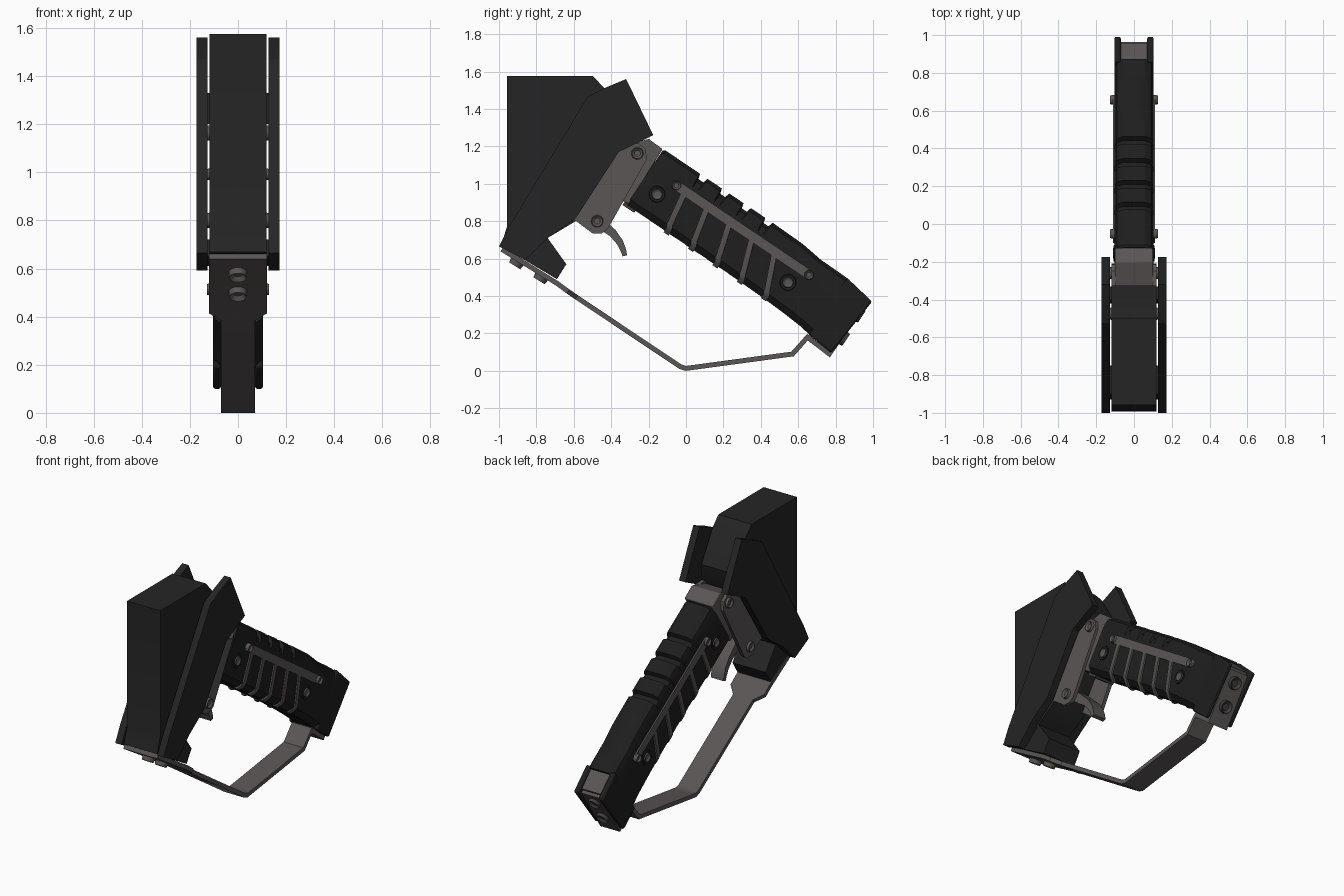
import bpy, bmesh, math
from mathutils import Vector

if "Cube" in bpy.data.objects:
    bpy.data.objects.remove(bpy.data.objects["Cube"])

def material(name, col):
    m = bpy.data.materials.new(name)
    m.diffuse_color = (*col, 1)
    m.use_nodes = True
    m.node_tree.nodes["Principled BSDF"].inputs["Base Color"].default_value = m.diffuse_color
    return m

BLACK = material("matte black", (.018, .018, .018))
RUBBER = material("grip black", (.013, .013, .013))
GREY = material("warm grey metal", (.105, .092, .092))
SCREW = material("dark screw metal", (.05, .046, .046))

# Handle frame: u runs down the grip, v is across it
CA, SA = math.cos(math.radians(34)), math.sin(math.radians(34))
def L(u, v):
    return (-.12 + u * CA + v * SA, 1.185 - u * SA + v * CA)

def finish(name, bm, mat, bevel=0):
    bmesh.ops.recalc_face_normals(bm, faces=bm.faces)
    me = bpy.data.meshes.new(name)
    bm.to_mesh(me)
    bm.free()
    me.materials.append(mat)
    ob = bpy.data.objects.new(name, me)
    bpy.context.collection.objects.link(ob)
    if bevel:
        md = ob.modifiers.new("bevel", 'BEVEL')
        md.width, md.segments, md.limit_method = bevel, 2, 'ANGLE'
    return ob

def loft(name, sections, mat, bevel=0):
    bm = bmesh.new()
    rings = [[bm.verts.new(p) for p in s] for s in sections]
    n = len(rings[0])
    for a, b in zip(rings, rings[1:]):
        for i in range(n):
            bm.faces.new((a[i], a[(i + 1) % n], b[(i + 1) % n], b[i]))
    bm.faces.new(rings[0])
    bm.faces.new(rings[-1])
    return finish(name, bm, mat, bevel)

def prism(name, pts, x0, x1, mat, bevel=0):
    return loft(name, [[(x, y, z) for y, z in pts] for x in (x0, x1)], mat, bevel)

def strip(name, path, mat):
    """Bent flat bar through (y, z, half width, half thickness), mitred at bends."""
    P = [Vector(p[:2]) for p in path]
    secs = []
    for i, (y, z, w, t) in enumerate(path):
        d0 = (P[i] - P[i - 1]).normalized() if i else (P[1] - P[0]).normalized()
        d1 = (P[i + 1] - P[i]).normalized() if i < len(P) - 1 else d0
        d = (d0 + d1).normalized()
        n = Vector((-d.y, d.x)) * t / max(.5, d.dot(d1))
        secs.append([(-w, y + n.x, z + n.y), (w, y + n.x, z + n.y),
                     (w, y - n.x, z - n.y), (-w, y - n.x, z - n.y)])
    return loft(name, secs, mat)

def screw(name, base, axis, r, h, mat=SCREW):
    """Round head with a sunken hexagonal-style socket."""
    axis = Vector(axis).normalized()
    bm = bmesh.new()
    bmesh.ops.create_cone(bm, cap_ends=True, segments=18, radius1=r, radius2=r * .88, depth=h)
    top = [f for f in bm.faces if f.normal.z > .9]
    bmesh.ops.inset_region(bm, faces=top, thickness=r * .38)
    bmesh.ops.translate(bm, verts=top[0].verts, vec=(0, 0, -h * .6))
    q = Vector((0, 0, 1)).rotation_difference(axis).to_matrix()
    bmesh.ops.rotate(bm, verts=bm.verts, matrix=q)
    bmesh.ops.translate(bm, verts=bm.verts, vec=Vector(base) + axis * h / 2)
    return finish(name, bm, mat)

# Main head housing
prism("head_housing", [(-.957, 1.575), (-.497, 1.575), (-.44, 1.515), (-.325, 1.32),
      (-.36, 1.16), (-.59, .80), (-.74, .71), (-.64, .57), (-.69, .49),
      (-.99, .668), (-.957, .77)], -.118, .118, BLACK)

# Side armour plates, with spacers holding them off the housing
plate = [(-1, .665), (-.95, .765), (-.525, 1.468), (-.44, 1.51), (-.32, 1.56), (-.175, 1.26),
         (-.36, 1.17), (-.59, .815), (-.74, .71), (-.86, .592)]
for s in (-1, 1):
    prism("side_plate", plate, s * .127, s * .172, BLACK)
    prism("plate_spacer", [(-.93, .65), (-.9, .72), (-.75, .7), (-.85, .61)],
          s * .11, s * .13, BLACK)
    prism("plate_spacer_upper", [(-.42, 1.2), (-.4, 1.33), (-.33, 1.3), (-.35, 1.2)],
          s * .11, s * .13, BLACK)

# Bracket joining head and grip
prism("bracket_core", [(-.20, 1.24), (-.125, 1.185), L(.01, -.35), L(-.12, -.35), (-.45, 1.05),
      (-.34, 1.2)], -.1, .1, GREY, .006)
for s in (-1, 1):
    prism("bracket_cheek", [(-.33, 1.22), (-.25, 1.215), (-.215, 1.185), (-.21, 1.13),
          (-.42, .755), (-.45, .735), (-.50, .735), (-.60, .81), (-.5, 1.0)],
          s * .095, s * .119, GREY)
    for y, z in ((-.26, 1.163), (-.475, .80)):
        screw("bracket_screw", (s * .117, y, z), (s, 0, 0), .033, .018, GREY)
prism("grip_front_flange", [L(-.015, -.30), L(.06, -.30), L(.06, -.37), L(-.015, -.37)],
      -.07, .07, SCREW)

# Curved trigger
strip("trigger", [(-.50, .83, .045, .03), (-.44, .775, .045, .027), (-.39, .735, .045, .022),
                  (-.352, .685, .045, .018), (-.335, .645, .045, .015),
                  (-.327, .615, .045, .012)], GREY)

# Grip: rounded octagonal loft with finger grooves along the top
rows = [(0, -.01, -.35), (.012, 0, -.357)]
for g in (.26, .40, .54, .68):
    rows += [(g - .024, 0, -.357), (g - .016, -.028, -.358),
             (g + .016, -.028, -.358), (g + .024, 0, -.358)]
rows += [(.9, -.004, -.362), (1.03, -.02, -.368), (1.13, -.021, -.375), (1.215, -.023, -.388)]
secs = []
for u, t, b in rows:
    w = .103
    half = [(w, b + .035), (w, t - .055), (w - .014, t - .018), (w - .045, t)]
    ring = [(w - .035, b)] + half
    ring += [(-x, v) for x, v in reversed(ring)]
    secs.append([(x, *L(u, v)) for x, v in ring])
loft("grip", secs, RUBBER)

# Pommel: two dark cheeks around a recessed metal tang
for s in (-1, 1):
    prism("pommel_cheek", [L(1.2, -.022), L(1.38, -.052), L(1.352, -.402), L(1.2, -.388)],
          s * .07, s * .104, RUBBER, .01)
prism("pommel_tang", [L(1.2, -.035), L(1.34, -.065), L(1.33, -.395), L(1.2, -.39)],
      -.071, .071, GREY)

# Hand guard strap, from under the head to the pommel end
guard = [(-.985, .65, .12, .013), (-.69, .468, .12, .013), (-.63, .424, .12, .013),
         (-.585, .393, .07, .013), (-.03, .022, .07, .013), (0, .013, .07, .013),
         (.03, .017, .07, .013), (.57, .09, .07, .013), (*L(1.2, -.403), .07, .013),
         (*L(1.347, -.412), .07, .013), (*L(1.347, -.08), .07, .013)]
strip("hand_guard", guard, GREY)
for y, z in ((-.90, .587), (-.77, .507)):
    screw("guard_screw", (0, y, z), (0, -.53, -.85), .04, .03, GREY)
for v in (-.15, -.30):
    screw("pommel_screw", (0, *L(1.355, v)), (0, CA, -SA), .042, .025, SCREW)

# Comb-shaped side rails and grip bolts
for s in (-1, 1):
    bar = []
    for u, a0 in ((1.02, 90), (.165, 270)):
        for k in range(7):
            a = math.radians(a0 - 30 * k)
            bar.append(L(u + .026 * math.cos(a), -.122 + .026 * math.sin(a)))
    prism("rail_bar", bar, s * .095, s * .112, GREY)
    for i in range(5):
        u0, u1 = .222 + .145 * i, .265 + .157 * i
        path = [(u0, -.13, .112), (u1 - .012, -.315, .112), (u1, -.345, .095), (u1, -.368, .072)]
        loft("rail_tine", [[(s * x, *L(u - .016, v)), (s * x, *L(u + .016, v)),
                            (s * (x - .025), *L(u + .016, v + .01)),
                            (s * (x - .025), *L(u - .016, v + .01))]
                           for u, v, x in path], GREY)
    for u in (.165, 1.02):
        screw("rail_screw", (s * .11, *L(u, -.122)), (s, 0, 0), .026, .018, GREY)
    for y, z in ((-.155, .944), (.545, .473)):
        screw("grip_bolt_seat", (s * .098, y, z), (s, 0, 0), .047, .011, RUBBER)
        screw("grip_bolt", (s * .1, y, z), (s, 0, 0), .03, .012, GREY)

# Smooth shading with hard edges kept
bpy.ops.object.select_all(action='SELECT')
bpy.context.view_layer.objects.active = bpy.data.objects["grip"]
bpy.ops.object.shade_smooth_by_angle(angle=math.radians(30))
